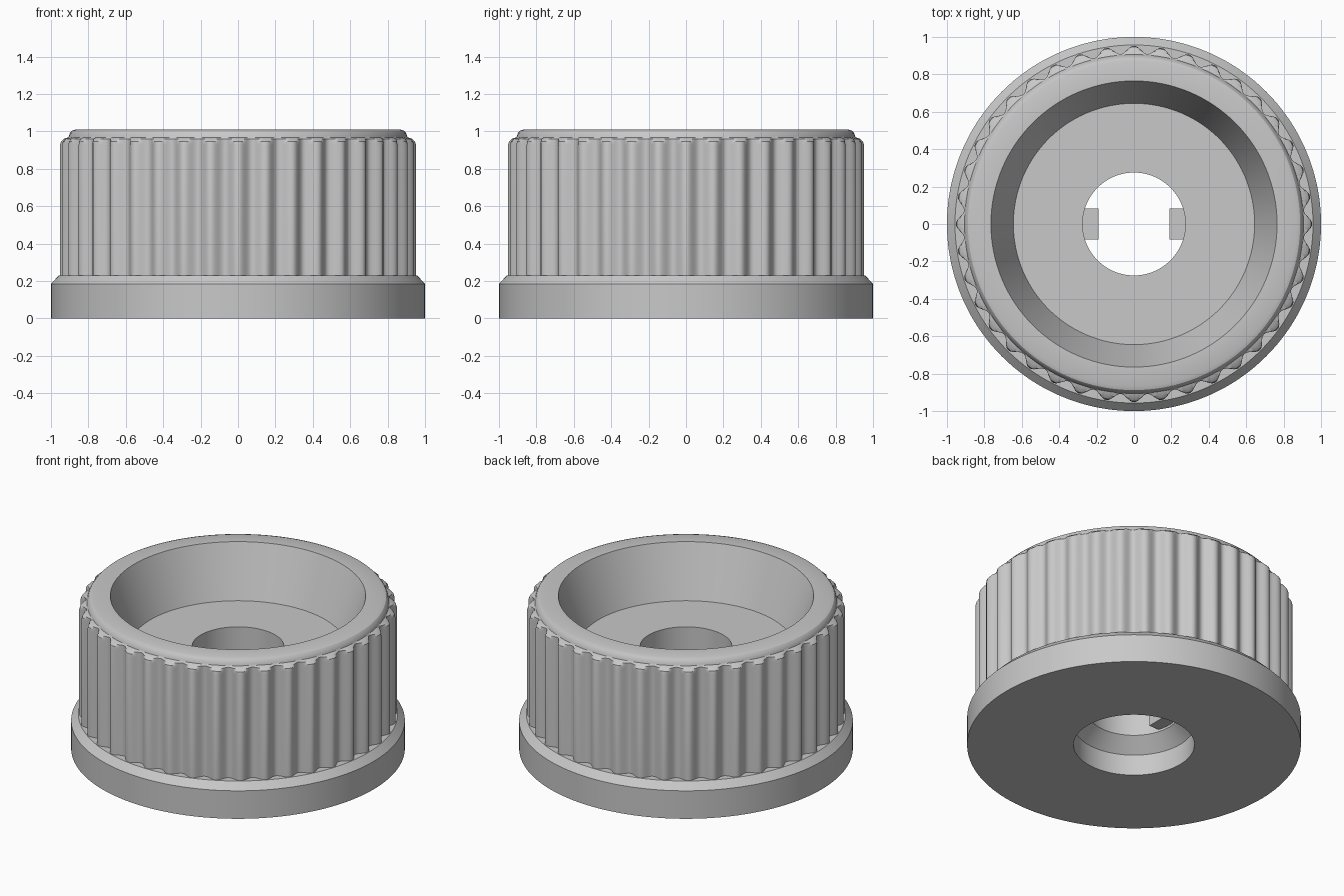
import bpy, bmesh, math

if "Cube" in bpy.data.objects:
    bpy.data.objects.remove(bpy.data.objects["Cube"])

RIDGES, STEPS = 40, 12
SEG = RIDGES * STEPS

grey = bpy.data.materials.new("light grey")
grey.diffuse_color = (0.58, 0.58, 0.58, 1)
grey.use_nodes = True
grey.node_tree.nodes["Principled BSDF"].inputs["Base Color"].default_value = grey.diffuse_color


def finish(name, bm):
    bmesh.ops.recalc_face_normals(bm, faces=bm.faces)
    mesh = bpy.data.meshes.new(name)
    bm.to_mesh(mesh)
    bm.free()
    mesh.materials.append(grey)
    obj = bpy.data.objects.new(name, mesh)
    bpy.context.collection.objects.link(obj)
    return obj


def ridge_radius(a):
    # rounded grip ridges, one centred on the front
    return 0.911 + 0.042 * (0.5 + 0.5 * math.cos(RIDGES * a))


# closed cross-section (radius limit, height, fluted), from the bottom hole outward
profile = [
    (0.362, 0, 0), (1.0, 0, 0), (1.0, 0.185, 0), (0.957, 0.23, 0),   # flange
    (0.96, 0.23, 1), (0.96, 0.925, 1), (0.946, 0.946, 1),            # grip
    (0.930, 0.96, 1), (0.906, 0.968, 1),
    (0.904, 0.975, 0), (0.899, 0.99, 0), (0.888, 1.003, 0),          # rounded rim
    (0.868, 1.01, 0), (0.765, 1.01, 0),
    (0.645, 0.675, 0), (0.275, 0.675, 0),                            # dished recess
    (0.275, 0.225, 0), (0.362, 0.138, 0),                            # bore, countersink
]

# knob body: revolve the cross-section
bm = bmesh.new()
rings = []
for limit, z, fluted in profile:
    ring = []
    for i in range(SEG):
        a = 2 * math.pi * i / SEG
        r = min(limit, ridge_radius(a)) if fluted else limit
        ring.append(bm.verts.new((r * math.cos(a), r * math.sin(a), z)))
    rings.append(ring)
for k, low in enumerate(rings):
    high = rings[(k + 1) % len(rings)]
    for i in range(SEG):
        j = (i + 1) % SEG
        bm.faces.new((low[i], low[j], high[j], high[i]))
body = finish("knob_body", bm)
bpy.context.view_layer.objects.active = body
body.select_set(True)
bpy.ops.object.shade_smooth_by_angle(angle=math.radians(30))

# two key tabs inside the bore
for side, name in ((-1, "left_key_tab"), (1, "right_key_tab")):
    bm = bmesh.new()
    bmesh.ops.create_cube(bm, size=1)
    for v in bm.verts:
        v.co = (side * (0.2335 + v.co.x * 0.087), v.co.y * 0.166, 0.345 + v.co.z * 0.21)
    finish(name, bm)
